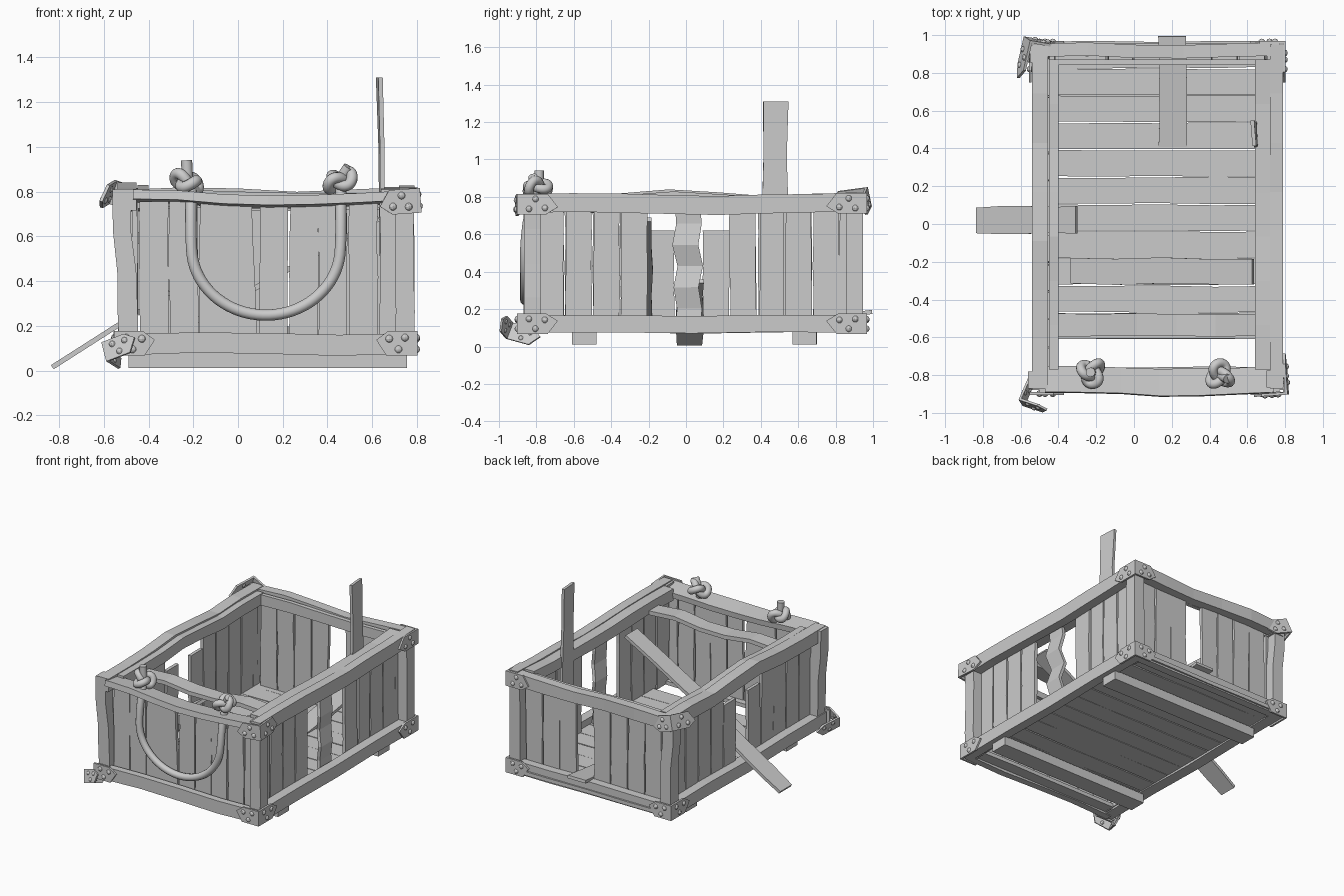
import bpy, bmesh, math, random
from mathutils import Vector, Matrix

if "Cube" in bpy.data.objects:
    bpy.data.objects.remove(bpy.data.objects["Cube"])

random.seed(7)


def finish(name, bm):
    bmesh.ops.recalc_face_normals(bm, faces=bm.faces)
    me = bpy.data.meshes.new(name)
    bm.to_mesh(me)
    bm.free()
    ob = bpy.data.objects.new(name, me)
    bpy.context.collection.objects.link(ob)
    return ob


def sample(seq, f):
    if not seq:
        return 0
    x = f * (len(seq) - 1)
    i = min(int(x), len(seq) - 2)
    return seq[i] + (seq[i + 1] - seq[i]) * (x - i)


# A worn plank from p0 to p1, width w along u, thickness t, bent by bu / bn
def board(name, p0, p1, u, w, t, bu=(), bn=(), j=.004, twist=0):
    p0, p1 = Vector(p0), Vector(p1)
    a = (p1 - p0).normalized()
    u = Vector(u)
    u = (u - a * u.dot(a)).normalized()
    n = a.cross(u)
    segs = max(4, len(bu) - 1, len(bn) - 1)
    bm = bmesh.new()
    rings = []
    for i in range(segs + 1):
        f = i / segs
        rot = Matrix.Rotation(twist * f, 3, a)
        c = p0.lerp(p1, f) + u * sample(bu, f) + n * sample(bn, f)
        edge = {s: s * (w / 2 + random.uniform(-j, j)) for s in (-1, 1)}
        rings.append([bm.verts.new(c + rot @ (u * edge[su] + n * sn * t / 2))
                      for su, sn in ((-1, -1), (1, -1), (1, 1), (-1, 1))])
    for r, s in zip(rings, rings[1:]):
        for k in range(4):
            bm.faces.new((r[k], r[(k + 1) % 4], s[(k + 1) % 4], s[k]))
    bm.faces.new(rings[0])
    bm.faces.new(rings[-1])
    return finish(name, bm)


X, Y, Z = (1, 0, 0), (0, 1, 0), (0, 0, 1)

# Side rails: outer beam and inner strip with the slats between
for side, xo, wo, xi in (("left", -.497, .085, -.425), ("right", .755, .07, .68)):
    up = (0, 0, .005, .025, .01, -.008, 0, 0) if side == "left" else (0, .004, 0, -.004, -.008, -.004, 0, .01)
    board(side + "_top_rail", (xo, -.87, .765), (xo, .95, .765), Z, .10, wo, up)
    board(side + "_bottom_rail", (xo, -.88, .12), (xo, .95, .12), Z, .09, wo, (0, .004, -.003, .004, 0))
    board(side + "_inner_top_rail", (xi, -.77, .765), (xi, .87, .765), Z, .085, .05 if xi < 0 else .08, up)

# Front and back rails
board("front_top_rail", (-.47, -.825, .775), (.74, -.825, .77), (0, 1, -.12), .14, .042,
      (0, 0, -.005, -.015, -.012, -.008, 0), (.005, .002, -.015, -.022, -.018, -.008, .005))
board("front_bottom_rail", (-.50, -.865, .12), (.77, -.865, .12), Z, .095, .05, (0, .005, 0, -.006, 0))
board("back_top_rail", (-.50, .92, .765), (.77, .92, .765), Z, .085, .07,
      (0, .01, .005, -.005, 0, .01), (0, -.006, .006, .008, 0, -.006))
board("back_inner_top_rail", (-.44, .857, .76), (.68, .857, .76), Z, .08, .03, (0, .004, 0, -.006, 0))
board("back_bottom_rail", (-.50, .925, .12), (.77, .925, .12), Z, .095, .06)

# Corner posts, the front left one leaning
for name, x, y, lean in (("front_left", -.485, -.825, -.035), ("front_right", .745, -.82, 0),
                         ("back_left", -.49, .9, -.02), ("back_right", .745, .9, 0)):
    board(name + "_post", (x, y, .08), (x + lean, y, .81), X, .085, .09,
          (0, 0, .005, -.008, 0) if lean else (), j=.003)

# Side wall slats: sound, snapped short and missing ones
for side, x in (("left", -.459), ("right", .706)):
    for i in range(12):
        y = -.722 + .147 * i if i < 11 else .845
        if (side, i) in (("right", 4), ("right", 6), ("right", 8), ("left", 5)):
            continue
        top = .62 if side == "left" and i in (4, 6) else .77
        wavy = (side, i) == ("right", 5)
        board(f"{side}_slat_{i}", (x, y, .09), (x + random.uniform(-.004, .004), y + random.uniform(-.006, .006), top),
              Y, .139 if i < 11 else .05, .024, (0, .006, -.012, .012, -.012, .008, 0) if wavy else (),
              (0, .012, -.012, .015, -.014, .008, 0) if wavy else ())
board("right_slat_beside_gap", (.706, .455, .09), (.706, .46, .77), Y, .13, .022)

# Front and back wall slats
for i in range(9):
    x = -.375 + .1335 * i
    lean = -.03 if i == 3 else random.uniform(-.006, .006)
    board(f"front_slat_{i}", (x, -.815, .09), (x + lean, -.815, .755), X, .127, .024)
for i in range(8):
    x = -.355 + .14 * i
    if i != 4:
        board(f"back_slat_{i}", (x, .877, .09), (x + random.uniform(-.005, .005), .877, .78), X, .133, .024)

# Floor boards and the battens under them
for i in range(12):
    y = -.683 + .1435 * i if i else -.79
    y = y - .0 if i else -.81
    board(f"floor_board_{i}", (-.475, y, .10), (.73, y + random.uniform(-.004, .004), .10),
          Y, .138 if i else .11, .028)
for name, y in (("front", -.545), ("back", .635)):
    board(name + "_floor_batten", (-.49, y, .046), (.755, y, .046), Y, .13, .068, j=.002)

# Loose planks
board("upright_plank", (.655, .48, .12), (.632, .475, 1.31), Y, .135, .02, (), (0, .004, -.004, 0), j=.006, twist=.08)
board("leaning_plank", (-.33, -.25, .14), (.63, -.25, .68), Y, .135, .024, j=.006)
board("fallen_left_plank", (-.83, .02, .015), (-.305, .02, .35), Y, .142, .022, j=.005)
board("fallen_back_plank", (.205, .995, .185), (.205, .41, .11), X, .145, .022, j=.005)
board("cross_plank", (-.40, -.535, .74), (.64, -.535, .74), Y, .12, .03, (), (0, .012, -.012, -.012, .015, 0))


# Corner brackets: two pointed plates with rivets
def bracket(name, corner, sx, sy, sz, move=(0, 0, 0), rot=(0, 0, 0), faces=(0, 1), size=1):
    bm = bmesh.new()
    t = .014
    for face in faces:
        def put(d, h, o):
            return (o * sx, -d * sy, h) if face == 0 else (-d * .83 * sx, o * sy, h)
        outline = ((-t, -.055), (.14, -.055), (.205, -.015), (.15, .055), (-t, .055))
        lo = [bm.verts.new(put(d, h * sz, 0)) for d, h in outline]
        hi = [bm.verts.new(put(d, h * sz, t)) for d, h in outline]
        bm.faces.new(lo)
        bm.faces.new(hi)
        for k in range(5):
            m = (k + 1) % 5
            bm.faces.new((lo[k], lo[m], hi[m], hi[k]))
        for d, h in ((.05, -.025), (.085, .027), (.135, -.02)):
            bmesh.ops.create_uvsphere(bm, u_segments=10, v_segments=6, radius=.018,
                                      matrix=Matrix.Translation(put(d, h * sz, t * .6)))
    ob = finish(name, bm)
    ob.location = Vector(corner) + Vector(move)
    ob.rotation_euler = [math.radians(r) for r in rot]
    ob.scale = (size,) * 3


for lx, x, sx in (("left", -.542, -1), ("right", .788, 1)):
    for ly, y, sy in (("front", -.89, -1), ("back", .955, 1)):
        for lz, z, sz in (("top", .765, 1), ("bottom", .122, -1)):
            opts = {}
            key = (lx, ly, lz)
            if key == ("left", "front", "top"):
                continue
            if key == ("left", "front", "bottom"):
                opts = dict(faces=(1,))
            if key == ("left", "back", "top"):
                opts = dict(move=(-.015, .012, .03), rot=(8, 20, -10))
            if key == ("right", "front", "top"):
                opts = dict(move=(.014, 0, -.005), rot=(0, -4, 4))
            bracket(f"{ly}_{lx}_{lz}_bracket", (x, y, z), sx, sy, sz, **opts)
bracket("torn_off_bracket", (-.585, -.94, .085), -1, -1, -1, (0, 0, 0), (-15, -20, -18), (0, 1), .85)


# Rope handle hanging in front, knotted above the rail
def rope(name, pts, closed=False, r=.025):
    cu = bpy.data.curves.new(name, 'CURVE')
    cu.dimensions = '3D'
    cu.bevel_depth = r
    cu.bevel_resolution = 4
    cu.use_fill_caps = True
    cu.resolution_u = 3
    sp = cu.splines.new('NURBS')
    sp.points.add(len(pts) - 1)
    for p, q in zip(sp.points, pts):
        p.co = (*q, 1)
    sp.use_cyclic_u = closed
    sp.use_endpoint_u = not closed
    sp.order_u = 3
    ob = bpy.data.objects.new(name, cu)
    bpy.context.collection.objects.link(ob)
    bpy.ops.object.select_all(action='DESELECT')
    ob.select_set(True)
    bpy.context.view_layer.objects.active = ob
    bpy.ops.object.convert(target='MESH')
    bpy.ops.object.shade_smooth_by_angle(angle=math.radians(50))


cx, hx = .125, .335
path = [(cx - hx, -.80, .83), (cx - hx, -.84, .74)]
for i in range(13):
    a = math.pi * (1 + i / 12)
    path.append((cx + hx * math.cos(a), -.862, .55 + .305 * math.sin(a)))
path += [(cx + hx, -.84, .74), (cx + hx, -.80, .83)]
rope("rope_handle", path)

for name, c, tilt, stub in (("left", (-.225, -.785, .84), (.15, .35, .2), (-.005, 0, .10)),
                            ("right", (.455, -.80, .85), (-.2, -.3, 1.1), (.04, -.02, .06))):
    c = Vector(c)
    rot = Matrix.Rotation(tilt[2], 3, 'Z') @ Matrix.Rotation(tilt[1], 3, 'Y') @ Matrix.Rotation(tilt[0], 3, 'X')
    pts = []
    for i in range(30):
        t = i * math.tau / 30
        pts.append(c + rot @ Vector((.022 * (math.sin(t) + 2 * math.sin(2 * t)),
                                     .022 * (math.cos(t) - 2 * math.cos(2 * t)), -.026 * math.sin(3 * t))))
    rope(name + "_knot", pts, True)
    rope(name + "_knot_end", [c, c + Vector(stub) * .5, c + Vector(stub)])
